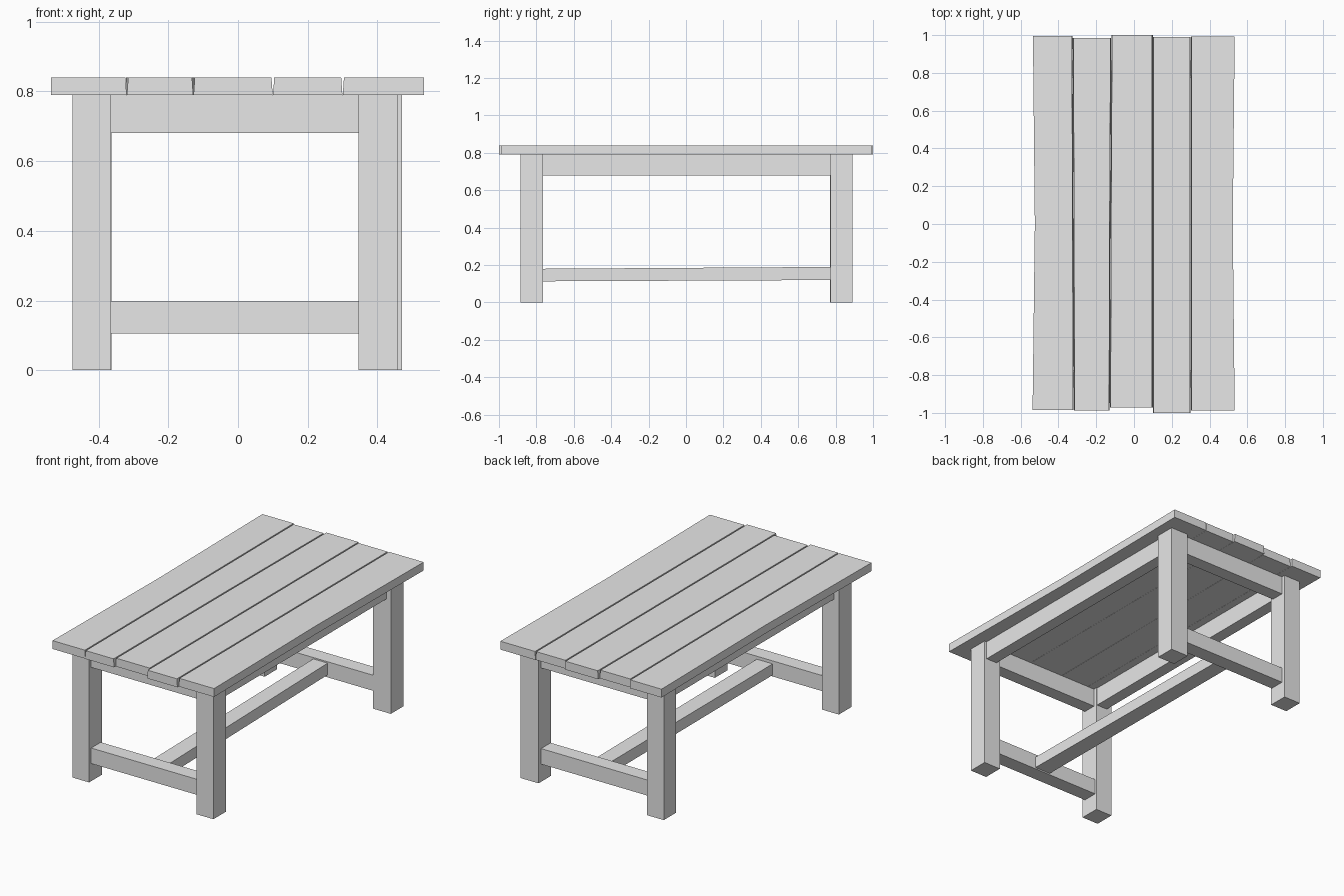
import bpy
import bmesh

cube = bpy.data.objects.get("Cube")
if cube:
    bpy.data.objects.remove(cube, do_unlink=True)

GREY = (0.8, 0.8, 0.8, 1.0)
mat = bpy.data.materials.new("plain_grey")
mat.use_nodes = True
mat.diffuse_color = GREY
mat.node_tree.nodes["Principled BSDF"].inputs["Base Color"].default_value = GREY


def loft(name, sections):
    """Join four-point sections into one closed, flat-faced timber."""
    bm = bmesh.new()
    rings = [[bm.verts.new(p) for p in section] for section in sections]
    for a, b in zip(rings, rings[1:]):
        for i in range(4):
            j = (i + 1) % 4
            bm.faces.new((a[i], a[j], b[j], b[i]))
    bm.faces.new(rings[0])
    bm.faces.new(rings[-1])
    bmesh.ops.recalc_face_normals(bm, faces=bm.faces)
    mesh = bpy.data.meshes.new(name)
    bm.to_mesh(mesh)
    bm.free()
    mesh.materials.append(mat)
    obj = bpy.data.objects.new(name, mesh)
    bpy.context.collection.objects.link(obj)
    return obj


def rect_y(x0, x1, y, z0, z1):
    """Upright cross-section at a given y."""
    return [(x0, y, z0), (x1, y, z0), (x1, y, z1), (x0, y, z1)]


def box(name, x0, x1, y0, y1, z0, z1):
    return loft(name, [rect_y(x0, x1, y, z0, z1) for y in (y0, y1)])


UNDER, TOP = 0.79, 0.84

# Tabletop seams: x at the front, middle and back
seams = [(-0.537, -0.525, -0.535), (-0.319, -0.321, -0.325),
         (-0.128, -0.125, -0.12), (0.1, 0.1, 0.1),
         (0.3, 0.3, 0.3), (0.533, 0.523, 0.533)]
ends = [(-0.985, 0.995), (-0.987, 0.985), (-0.972, 1.0), (-1.0, 0.99), (-0.987, 0.992)]

# Uneven planks whose gaps narrow towards the underside
for n, (front, back) in enumerate(ends):
    left, right = seams[n], seams[n + 1]
    gap_l = 0.004 if n > 0 else 0
    gap_r = 0.004 if n < 4 else 0
    sections = []
    for x0, x1, y in zip(left, right, (front, 0, back)):
        sections.append([(x0 + gap_l / 8, y, UNDER), (x1 - gap_r / 8, y, UNDER),
                         (x1 - gap_r, y, TOP), (x0 + gap_l, y, TOP)])
    loft(f"plank_{n + 1}", sections)

# Legs
box("front_right_leg", -0.475, -0.365, -0.885, -0.765, 0, UNDER)
box("front_left_leg", 0.345, 0.457, -0.885, -0.765, 0, UNDER)
box("back_right_leg", -0.474, -0.363, 0.77, 0.887, 0, UNDER)
box("back_left_leg", 0.352, 0.47, 0.772, 0.89, 0, UNDER)

# Aprons and low end rails, set in slightly from the leg faces
for side, s in (("front", -1), ("back", 1)):
    y0, y1 = sorted((s * 0.785, s * 0.865))
    box(side + "_apron", -0.38, 0.37, y0, y1, 0.68, UNDER)
    y0, y1 = sorted((s * 0.775, s * 0.865))
    box(side + "_rail", -0.38, 0.37, y0, y1, 0.105, 0.198)
for side, s in (("right", -1), ("left", 1)):
    x0, x1 = sorted((s * 0.37, s * 0.442))
    box(side + "_apron", x0, x1, -0.78, 0.785, 0.68, UNDER)

# Long centre stretcher, slightly skewed
loft("centre_stretcher", [rect_y(-0.03, 0.075, -0.79, 0.113, 0.18),
                          rect_y(-0.045, 0.05, 0.79, 0.12, 0.19)])
